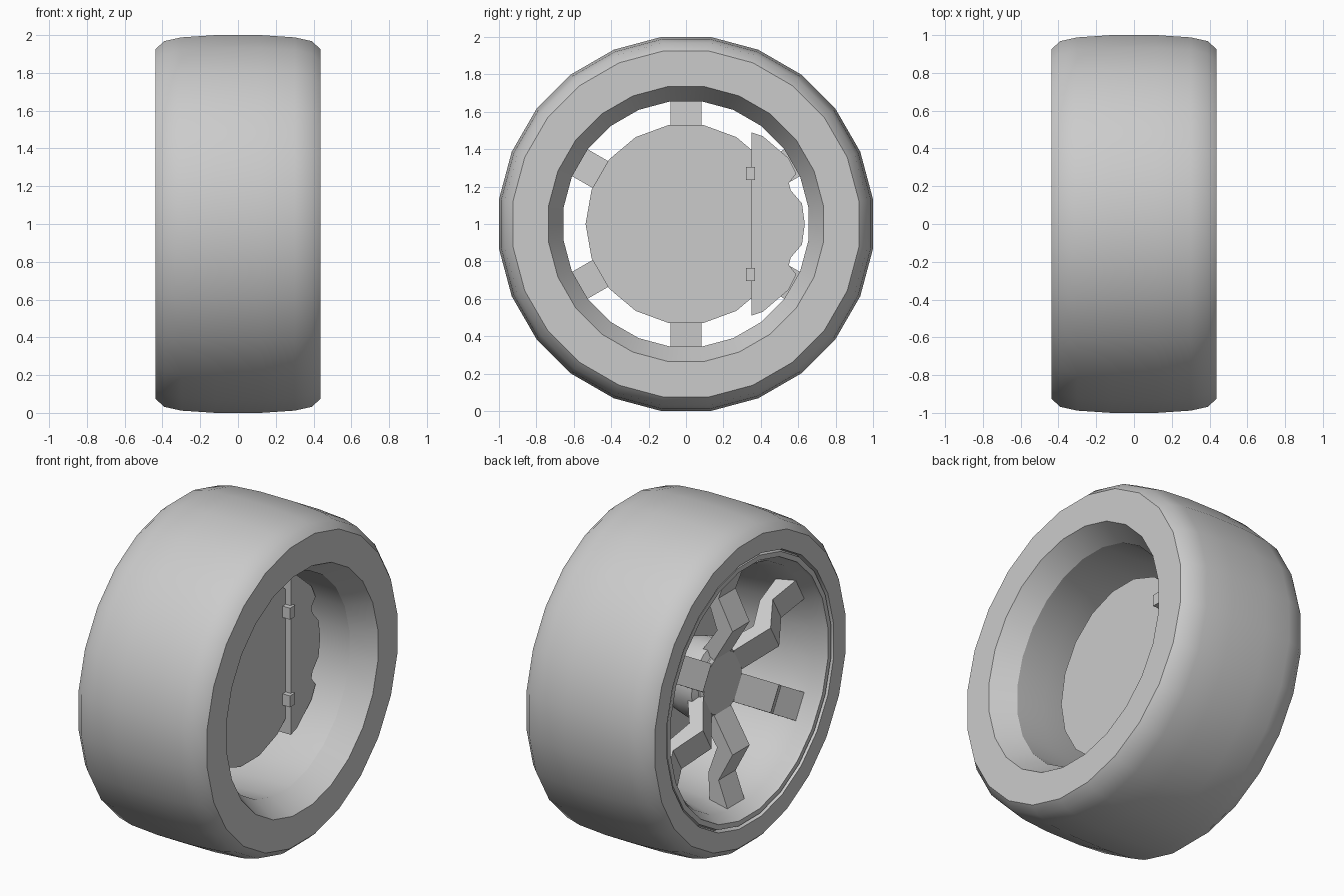
import bpy, bmesh, math
from mathutils import Matrix, Vector

cube = bpy.data.objects.get("Cube")
if cube:
    bpy.data.objects.remove(cube)

grey = bpy.data.materials.new("plain grey")
grey.use_nodes = True
grey.diffuse_color = (0.6, 0.6, 0.6, 1)
grey.node_tree.nodes["Principled BSDF"].inputs["Base Color"].default_value = (0.6, 0.6, 0.6, 1)

CENTRE = Vector((0, 0, 1))


def finish(name, bm, angle=30):
    bmesh.ops.remove_doubles(bm, verts=bm.verts, dist=0.0001)
    bmesh.ops.recalc_face_normals(bm, faces=bm.faces)
    mesh = bpy.data.meshes.new(name)
    bm.to_mesh(mesh)
    bm.free()
    obj = bpy.data.objects.new(name, mesh)
    obj.location = CENTRE
    mesh.materials.append(grey)
    bpy.context.collection.objects.link(obj)
    bpy.ops.object.select_all(action="DESELECT")
    obj.select_set(True)
    bpy.context.view_layer.objects.active = obj
    bpy.ops.object.shade_smooth_by_angle(angle=math.radians(angle))
    return obj


def lathe(name, profile, sides, turn=0.0, closed=False):
    """Spin (x, radius) points around the axle; radii are measured to the flats if turned."""
    bm = bmesh.new()
    step = 2 * math.pi / sides
    grow = 1 / math.cos(step / 2) if turn else 1
    rings = []
    for i in range(sides):
        a = step * (i + turn)
        rings.append([bm.verts.new((x, r * grow * math.cos(a), r * grow * math.sin(a)))
                      for x, r in profile])
    count = len(profile)
    for i in range(sides):
        a, b = rings[i], rings[(i + 1) % sides]
        for j in range(count if closed else count - 1):
            k = (j + 1) % count
            bm.faces.new((a[j], a[k], b[k], b[j]))
    if not closed:
        for j in (0, -1):
            bm.faces.new([ring[j] for ring in rings])
    return finish(name, bm)


def prism(bm, outline, depth):
    """Extrude a flat outline by a vector and return its vertices."""
    base = [bm.verts.new(p) for p in outline]
    face = bm.faces.new(base)
    new = bmesh.ops.extrude_face_region(bm, geom=[face], use_keep_orig=True)["geom"]
    top = [v for v in new if isinstance(v, bmesh.types.BMVert)]
    bmesh.ops.translate(bm, verts=top, vec=depth)
    return base + top


# Tyre: rounded tread, chamfered shoulders, flat side walls
tread = [(0.12, 1.0), (0.3, 0.988), (0.39, 0.968), (0.438, 0.925)]
tyre = [(-x, r) for x, r in reversed(tread)] + tread
tyre += [(0.438, 0.735), (0.3, 0.7), (-0.3, 0.78), (-0.438, 0.81)]
lathe("tyre", tyre, 24, 0.5, True)

# Rim barrel: narrow inner lip, flaring to the outer lip
rim = [(0.438, 0.735), (0.3, 0.655), (0.1, 0.66), (-0.2, 0.69), (-0.36, 0.725),
       (-0.41, 0.76), (-0.43, 0.765), (-0.43, 0.795), (-0.4, 0.805),
       (-0.3, 0.78), (0.3, 0.7)]
lathe("rim", rim, 24, 0.5, True)

# Hub with raised centre cap
lathe("hub", [(-0.25, 0.17), (-0.25, 0.185), (-0.235, 0.2), (-0.225, 0.2),
              (-0.205, 0.24), (-0.1, 0.24), (0.05, 0.2)], 18)

# Brake disc
lathe("brake_disc", [(0.08, 0.537), (0.04, 0.537)], 18)

# Six cranked spokes
front = [(-0.25, 0.17), (-0.375, 0.38), (-0.28, 0.56), (-0.34, 0.72)]
back = [(-0.22, 0.71), (-0.21, 0.53), (-0.27, 0.36), (-0.14, 0.17)]
bm = bmesh.new()
for i in range(6):
    verts = prism(bm, [(x, -0.083, r) for x, r in front + back], (0, 0.166, 0))
    bmesh.ops.rotate(bm, verts=verts, matrix=Matrix.Rotation(i * math.pi / 3, 3, "X"))
finish("spokes", bm, 20)

# Brake caliper straddling the rear edge of the disc
half = [(0.35, 0.49), (0.41, 0.47), (0.55, 0.35), (0.59, 0.27), (0.55, 0.22),
        (0.56, 0.18), (0.62, 0.11)]
outline = half + [(0.635, 0)] + [(y, -z) for y, z in reversed(half)]
bm = bmesh.new()
prism(bm, [(-0.04, y, z) for y, z in outline], (0.155, 0, 0))
finish("brake_caliper", bm, 20)

# Caliper bolts
bm = bmesh.new()
for side in (-1, 1):
    place = Matrix.Translation((0.105, 0.345, side * 0.27)) @ Matrix.Diagonal((0.05, 0.05, 0.07, 1))
    bmesh.ops.create_cube(bm, size=1, matrix=place)
finish("caliper_bolts", bm, 20)
